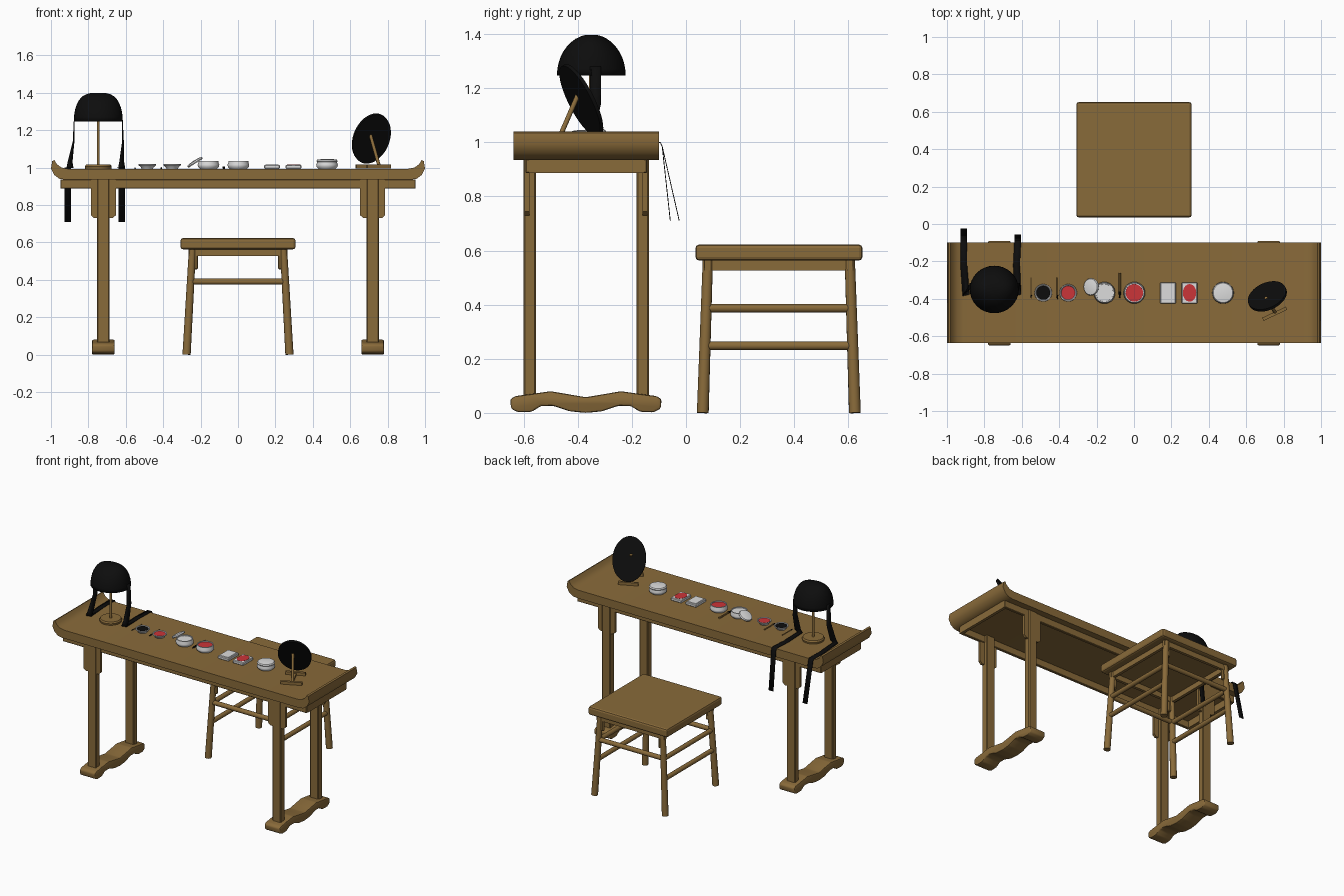
import bpy, bmesh, math
from mathutils import Vector, Matrix

if "Cube" in bpy.data.objects:
    bpy.data.objects.remove(bpy.data.objects["Cube"])

def mat(name, c):
    m = bpy.data.materials.new(name)
    m.diffuse_color = (*c, 1)
    m.use_nodes = True
    m.node_tree.nodes["Principled BSDF"].inputs["Base Color"].default_value = m.diffuse_color
    return m

WOOD = mat("brown wood", (0.25, 0.145, 0.042))
BLACK = mat("black lacquer", (0.004, 0.004, 0.004))
WHITE = mat("white ceramic", (0.72, 0.72, 0.72))
RED = mat("red rouge", (0.60, 0.035, 0.04))

def finish(name, bm, m, smooth=True):
    bmesh.ops.recalc_face_normals(bm, faces=bm.faces[:])
    me = bpy.data.meshes.new(name)
    bm.to_mesh(me)
    bm.free()
    me.materials.append(m)
    o = bpy.data.objects.new(name, me)
    bpy.context.collection.objects.link(o)
    if smooth:
        bpy.context.view_layer.objects.active = o
        o.select_set(True)
        bpy.ops.object.shade_smooth_by_angle(angle=math.radians(40))
        o.select_set(False)
    return o

def bevel(bm, w, seg=1):
    if w:
        bmesh.ops.bevel(bm, geom=bm.edges[:], offset=w, segments=seg, affect='EDGES', profile=0.5)

def box(name, x0, x1, y0, y1, z0, z1, m=WOOD, bev=0.0, seg=1, mx=None):
    bm = bmesh.new()
    bmesh.ops.create_cube(bm, size=1)
    for v in bm.verts:
        v.co = Vector(((x0 + x1) / 2 + v.co.x * (x1 - x0), (y0 + y1) / 2 + v.co.y * (y1 - y0),
                       (z0 + z1) / 2 + v.co.z * (z1 - z0)))
    bevel(bm, bev, seg)
    if mx:
        bm.transform(mx)
    return finish(name, bm, m, False)

def rod(name, a, b, r0, r1=None, m=WOOD, n=14):
    a, b = Vector(a), Vector(b)
    bm = bmesh.new()
    bmesh.ops.create_cone(bm, cap_ends=True, segments=n, radius1=r0, radius2=r1 or r0, depth=(b - a).length)
    bm.transform(Matrix.Translation((a + b) / 2) @ (b - a).to_track_quat('Z', 'Y').to_matrix().to_4x4())
    return finish(name, bm, m)

def extrude(name, pts, axis, lo, hi, m=WOOD, bev=0.0, seg=1):
    # 2D outline (u, z) pushed along x or y
    bm = bmesh.new()
    vs = [bm.verts.new((lo, u, z) if axis == 'x' else (u, lo, z)) for u, z in pts]
    f = bm.faces.new(vs)
    r = bmesh.ops.extrude_face_region(bm, geom=[f])
    d = (hi - lo, 0, 0) if axis == 'x' else (0, hi - lo, 0)
    bmesh.ops.translate(bm, vec=d, verts=[g for g in r['geom'] if isinstance(g, bmesh.types.BMVert)])
    bevel(bm, bev, seg)
    return finish(name, bm, m)

def lathe(name, prof, m, loc, rot=None, n=28):
    bm = bmesh.new()
    vs = [bm.verts.new((r, 0, z)) for r, z in prof]
    es = [bm.edges.new(p) for p in zip(vs, vs[1:])]
    bmesh.ops.spin(bm, geom=vs + es, cent=(0, 0, 0), axis=(0, 0, 1), angle=2 * math.pi, steps=n)
    bmesh.ops.remove_doubles(bm, verts=bm.verts[:], dist=1e-5)
    bm.transform(Matrix.Translation(loc) @ (rot or Matrix()))
    return finish(name, bm, m)

# ---- table top with upturned ends ----
half = [(0.92, 0.935), (0.955, 0.94), (0.982, 0.96), (1.0, 0.995), (0.993, 1.035), (0.982, 1.04),
        (0.968, 1.018), (0.945, 1.0), (0.91, 0.993)]
extrude("table_top", half + [(-x, z) for x, z in reversed(half)], 'y', -0.637, -0.10)

# ---- apron frame ----
for y0 in (-0.593, -0.164):
    box("long_apron", -0.95, 0.95, y0, y0 + 0.02, 0.887, 0.937, bev=0.003)
for x0 in (-0.95, 0.93):
    box("end_apron", x0, x0 + 0.02, -0.58, -0.155, 0.887, 0.937)

# ---- table legs, brackets, feet ----
top = [(-0.28, 0.05), (-0.262, 0.062), (-0.20, 0.070), (-0.13, 0.08), (-0.06, 0.068)]
bot = [(-0.276, 0.015), (-0.25, 0.002), (-0.20, 0.004), (-0.165, 0.026), (-0.12, 0.026), (-0.06, 0.006)]
foot = top + [(0, 0.058)] + [(-u, z) for u, z in reversed(top)]
foot += [(-u, z) for u, z in bot] + [(0, 0.0)] + [(u, z) for u, z in reversed(bot)]
foot = [(u - 0.37, z) for u, z in foot]
for s in (-1, 1):
    c = 0.72 * s
    extrude("table_foot", foot, 'x', c - 0.061, c + 0.061, bev=0.008, seg=2)
    for y in (-0.577, -0.16):
        box("table_leg", c - 0.033, c + 0.033, y - 0.023, y + 0.023, 0.06, 0.94, bev=0.005)
    for y in (-0.588, -0.152):
        br = [(-0.067, 0.936), (-0.067, 0.745), (-0.05, 0.73), (0.05, 0.73), (0.067, 0.745), (0.067, 0.936)]
        extrude("leg_bracket", [(c + u, z) for u, z in br], 'y', y - 0.009, y + 0.009)

# ---- stool ----
seat = box("stool_seat", -0.308, 0.308, 0.035, 0.652, 0.563, 0.622, bev=0.013, seg=2)
CY = 0.343
for sx in (-1, 1):
    for sy in (-1, 1):
        rod("stool_leg", (0.275 * sx, CY + 0.281 * sy, 0), (0.243 * sx, CY + 0.262 * sy, 0.575), 0.022, 0.019)
        box("stool_bracket", *sorted((0.213 * sx, 0.24 * sx)), CY + 0.264 * sy - 0.009, CY + 0.264 * sy + 0.009,
            0.455, 0.54, bev=0.006)
    for z, x in ((0.387, 0.253), (0.248, 0.261)):
        rod("side_stretcher", (x * sx, CY - 0.27, z), (x * sx, CY + 0.27, z), 0.016)
    box("stool_side_apron", 0.245 * sx - 0.01, 0.245 * sx + 0.01, CY - 0.26, CY + 0.26, 0.526, 0.57)
    y = CY + 0.268 * sx
    rod("cross_stretcher", (-0.255, y, 0.39), (0.255, y, 0.39), 0.016)
    y = CY + 0.264 * sx
    box("stool_cross_apron", -0.265, 0.265, y - 0.01, y + 0.01, 0.526, 0.57)

# ---- hat, stand and ribbons ----
HX, HY = -0.747, -0.35
lathe("hat_stand_base", [(0, 0), (0.07, 0), (0.072, 0.012), (0.066, 0.022), (0, 0.022)], WOOD, (HX, HY, 0.993))
rod("hat_stand_pole", (HX, HY, 1.01), (HX, HY, 1.385), 0.008)
bm = bmesh.new()
N, R = 32, 10
rings = []
for j in range(R):
    c, s = math.cos(j / R * math.pi / 2), math.sin(j / R * math.pi / 2)
    rings.append([bm.verts.new((HX + 0.131 * c ** 0.6 * math.cos(t), HY + 0.127 * c * math.sin(t), 1.247 + 0.152 * s))
                  for t in (2 * math.pi * i / N for i in range(N))])
for a, b in zip(rings, rings[1:]):
    for i in range(N):
        bm.faces.new((a[i], a[(i + 1) % N], b[(i + 1) % N], b[i]))
bm.faces.new(rings[-1])
hat = finish("hat", bm, BLACK)
sol = hat.modifiers.new("thickness", 'SOLIDIFY')
sol.thickness = 0.008
sol.offset = -1

def ribbon(name, rows):
    # rows: centre point and half-width vector
    bm = bmesh.new()
    vs = [(bm.verts.new(Vector(p) - Vector(w)), bm.verts.new(Vector(p) + Vector(w))) for p, w in rows]
    for a, b in zip(vs, vs[1:]):
        bm.faces.new((a[0], a[1], b[1], b[0]))
    o = finish(name, bm, BLACK)
    md = o.modifiers.new("thickness", 'SOLIDIFY')
    md.thickness = 0.003
    md.offset = 0

for s, xb, xe, ye in ((-1, -0.898, -0.91, -0.025), (1, -0.622, -0.622, -0.058)):
    x = HX + 0.128 * s
    ribbon("hat_ribbon", [((x, -0.335, 1.28), (0, 0.02, 0)), ((x + 0.004 * s, -0.335, 1.14), (0.003, 0.02, 0)),
                          ((xb, -0.355, 1.03), (0.012, 0.016, 0)), ((xb, -0.38, 0.998), (0.018, 0.004, 0)),
                          (((xb + xe) / 2 - 0.006, -0.22, 0.998), (0.018, 0, 0)), ((xe, -0.095, 0.999), (0.018, 0, 0)),
                          ((xe, -0.088, 0.985), (0.018, 0, 0)), ((xe, ye, 0.71), (0.018, 0, 0))])

# ---- leaning mirror on a wooden rest ----
turn = Matrix.Rotation(math.radians(25), 4, 'Z')
M = Matrix.Translation((0.713, -0.387, 1.155)) @ turn @ Matrix.Rotation(math.radians(27), 4, 'X')
bm = bmesh.new()
bmesh.ops.create_cone(bm, cap_ends=True, segments=40, radius1=1, radius2=1, depth=0.014)
bm.transform(M @ Matrix.Rotation(math.pi / 2, 4, 'X') @ Matrix.Diagonal((0.108, 0.147, 1, 1)))
finish("mirror", bm, BLACK)
rod("mirror_prop", (0.757, -0.475, 1.0), (0.705, -0.395, 1.185), 0.009)
for name, x, y, w in (("mirror_rest_back", 0.752, -0.48, 0.07), ("mirror_rest_front", 0.69, -0.345, 0.065)):
    box(name, -w, w, -0.009, 0.009, 0.0, 0.02, mx=Matrix.Translation((x, y, 0.996)) @ turn)
box("mirror_rest_bar", -0.007, 0.007, -0.13, 0.0, 0.0, 0.014, mx=Matrix.Translation((0.695, -0.355, 0.996)) @ turn)

# ---- cosmetics: dishes, jars, boxes, brushes ----
Z, Y = 0.993, -0.368
for x, c in ((-0.485, BLACK), (-0.352, RED)):
    lathe("dish", [(0, 0), (0.03, 0), (0.034, 0.008), (0.047, 0.02), (0.046, 0.025), (0.041, 0.024),
                   (0.034, 0.014), (0, 0.014)], WHITE, (x, Y, Z))
    lathe("dish_filling", [(0, 0.022), (0.037, 0.022), (0.034, 0.015), (0, 0.015)], c, (x, Y, Z))
JAR = [(0, 0), (0.046, 0), (0.056, 0.01), (0.058, 0.022), (0.053, 0.034), (0.053, 0.043), (0.047, 0.043),
       (0.046, 0.028), (0, 0.028)]
LID = [(0, 0), (0.054, 0), (0.057, 0.006), (0.052, 0.013), (0.03, 0.016), (0, 0.017)]
for x in (-0.158, 0.002, 0.476):
    lathe("jar", JAR, WHITE, (x, Y, Z))
lathe("jar_filling", [(0, 0.037), (0.049, 0.037), (0.046, 0.03), (0, 0.03)], RED, (0.002, Y, Z))
lathe("jar_powder", [(0, 0.037), (0.049, 0.037), (0.046, 0.03), (0, 0.03)], WHITE, (-0.158, Y, Z))
lathe("jar_lid", LID, WHITE, (0.476, Y, Z + 0.036))
lathe("loose_lid", [(r * 0.82, z) for r, z in LID], WHITE, (-0.226, -0.336, Z + 0.03),
      Matrix.Rotation(math.radians(-32), 4, 'Y'))
for x, c in ((0.182, WHITE), (0.297, RED)):
    box("square_box", x - 0.042, x + 0.042, Y - 0.058, Y + 0.056, Z, Z + 0.021, WHITE, bev=0.004)
    if c == RED:
        lathe("square_box_filling", [(0, 0.003), (0.036, 0.003), (0.036, 0), (0, 0)], c, (x, Y, Z + 0.02),
              Matrix.Diagonal((1, 1.3, 1, 1)))
    else:
        box("square_box_lid", x - 0.035, x + 0.035, Y - 0.05, Y + 0.048, Z + 0.02, Z + 0.024, WHITE, bev=0.001)
for x, r, a, b in ((-0.55, 0.003, -0.38, -0.285), (-0.41, 0.004, -0.38, -0.285), (-0.076, 0.006, -0.36, -0.262)):
    rod("brush_handle", (x, a, Z + r), (x, b, Z + r), r, n=8)
    rod("brush_tip", (x, a, Z + r), (x, a - 6 * r, Z + r), r * 1.3, r * 0.5, BLACK, 8)
